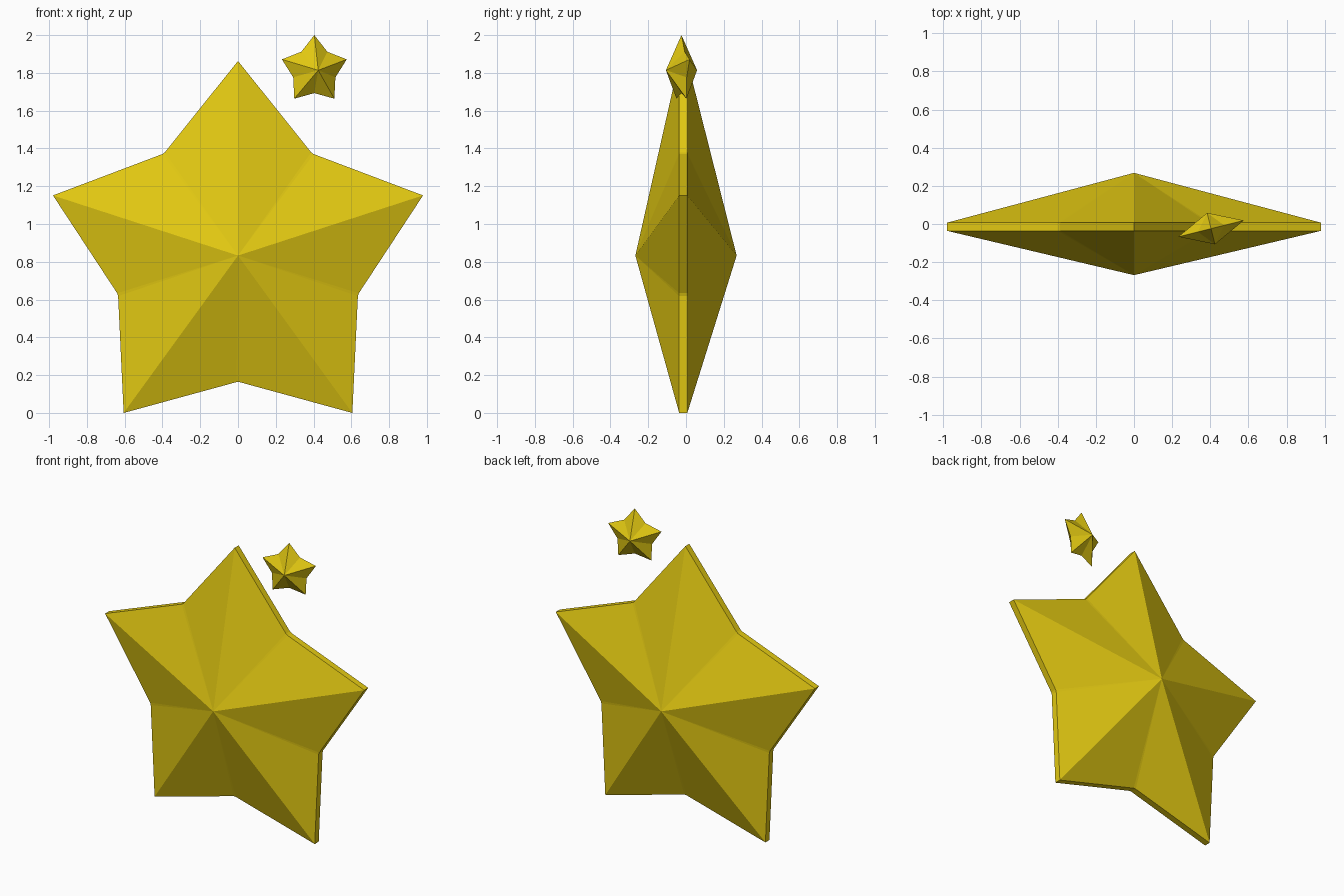
import bpy
import bmesh
import math

cube = bpy.data.objects.get("Cube")
if cube:
    bpy.data.objects.remove(cube, do_unlink=True)

# Single golden yellow material
gold = bpy.data.materials.new("golden_yellow")
gold.use_nodes = True
color = (0.76, 0.58, 0.006, 1.0)
gold.diffuse_color = color
bsdf = gold.node_tree.nodes["Principled BSDF"]
bsdf.inputs["Base Color"].default_value = color
bsdf.inputs["Roughness"].default_value = 0.6


def star_outline(tip_radius, valley_radius, valley_split):
    """Five tips and five valleys; a split valley gives a narrow crease strip."""
    points = []
    for i in range(5):
        tip = math.radians(72 * i)
        valley = tip + math.radians(36)
        points.append((tip_radius, tip))
        if valley_split:
            points += [(valley_radius, valley - valley_split),
                       (valley_radius, valley + valley_split)]
        else:
            points.append((valley_radius, valley))
    return [(r * math.sin(a), r * math.cos(a)) for r, a in points]


def make_star(name, location, turn, tip_radius, valley_radius,
              peaks, rim, valley_split=0.0):
    """Faceted star with a front and a back peak joined at a rim."""
    outline = star_outline(tip_radius, valley_radius, valley_split)
    n = len(outline)
    bm = bmesh.new()
    rings = [[bm.verts.new((x, y, z)) for x, z in outline] for y in rim]
    front_peak = bm.verts.new((0, peaks[0], 0))
    back_peak = bm.verts.new((0, peaks[1], 0))
    front, back = rings[0], rings[-1]
    for i in range(n):
        j = (i + 1) % n
        bm.faces.new((front_peak, front[i], front[j]))
        bm.faces.new((back_peak, back[j], back[i]))
        if len(rings) > 1:
            bm.faces.new((front[i], back[i], back[j], front[j]))
    bmesh.ops.recalc_face_normals(bm, faces=bm.faces)
    mesh = bpy.data.meshes.new(name)
    bm.to_mesh(mesh)
    bm.free()
    mesh.materials.append(gold)
    obj = bpy.data.objects.new(name, mesh)
    obj.location = location
    obj.rotation_euler.z = turn
    bpy.context.collection.objects.link(obj)
    return obj


# Large star with a thin flat rim
make_star("large_star", (0, 0, 0.833), 0, 1.03, 0.67,
          peaks=(-0.268, 0.268), rim=(-0.036, 0.007), valley_split=0.012)

# Small star floating beside the top point, turned slightly
make_star("small_star", (0.404, -0.024, 1.814), math.radians(14), 0.186, 0.121,
          peaks=(-0.085, 0.085), rim=(0.0,))
